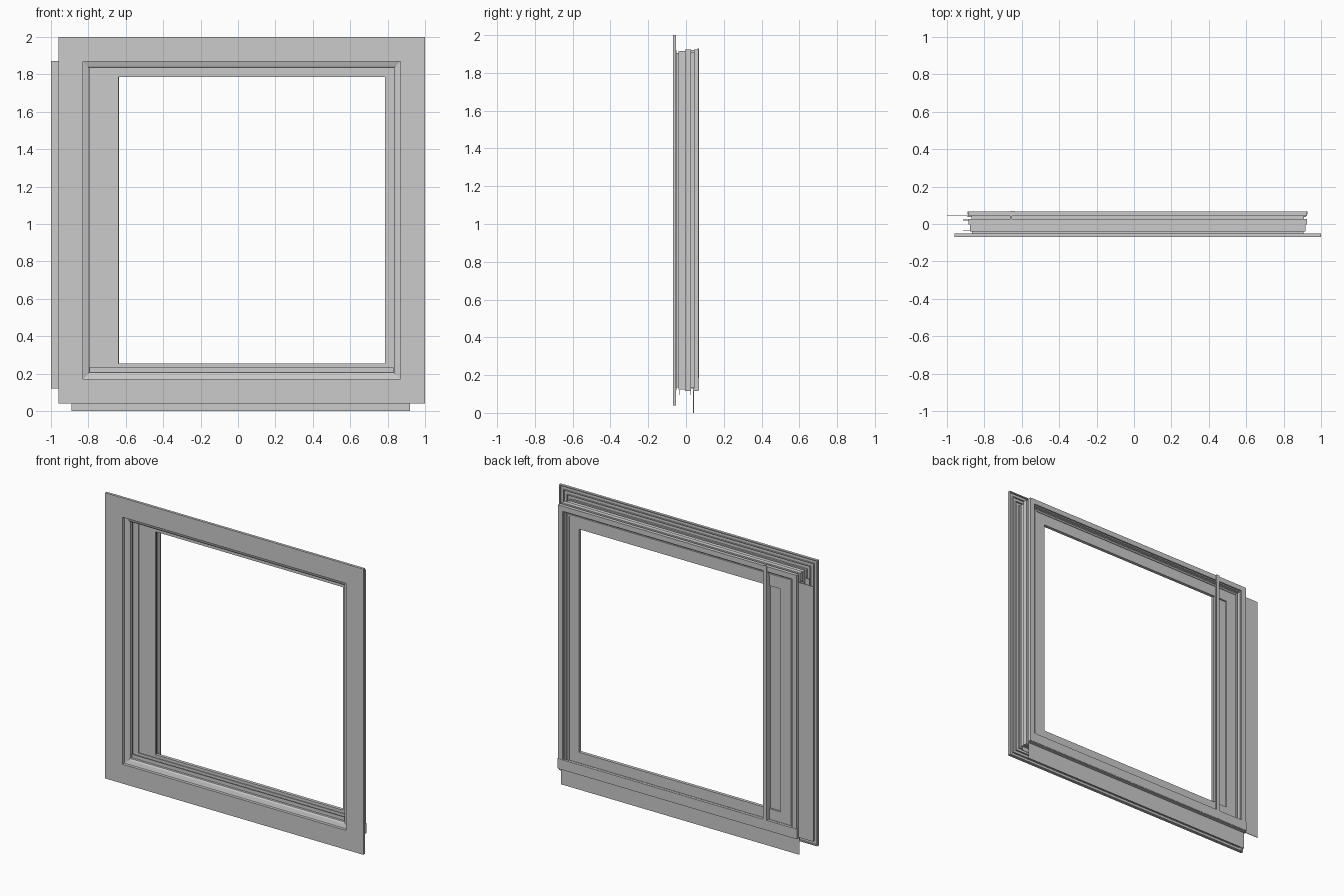
import bpy, bmesh

CX, CZ = 0.02, 1.02   # centre of the square window


def finish(name, bm):
    bmesh.ops.recalc_face_normals(bm, faces=bm.faces)
    me = bpy.data.meshes.new(name)
    bm.to_mesh(me)
    bm.free()
    ob = bpy.data.objects.new(name, me)
    bpy.context.collection.objects.link(ob)
    return ob


def ring(name, profile):
    """Mitred square frame; profile points are (half size, y)."""
    bm = bmesh.new()
    loops = [[bm.verts.new((CX + sx * h, y, CZ + sz * h)) for h, y in profile]
             for sx, sz in ((-1, -1), (1, -1), (1, 1), (-1, 1))]
    n = len(profile)
    for i in range(4):
        a, b = loops[i], loops[(i + 1) % 4]
        for j in range(n):
            k = (j + 1) % n
            bm.faces.new((a[j], a[k], b[k], b[j]))
    return finish(name, bm)


def box(name, x0, x1, y0, y1, z0, z1):
    bm = bmesh.new()
    bmesh.ops.create_cube(bm, size=1)
    for v in bm.verts:
        v.co = ((x0 + x1) / 2 + v.co.x * (x1 - x0),
                (y0 + y1) / 2 + v.co.y * (y1 - y0),
                (z0 + z1) / 2 + v.co.z * (z1 - z0))
    return finish(name, bm)


# Front casing: flat plate with an outer lip and ribs on its back
ring("front_casing", [
    (0.98, -0.07), (0.98, -0.052), (0.973, -0.052), (0.973, -0.062),
    (0.952, -0.062), (0.952, -0.054), (0.947, -0.054), (0.947, -0.062),
    (0.926, -0.062), (0.926, -0.054), (0.921, -0.054), (0.921, -0.062),
    (0.9, -0.062), (0.9, -0.05), (0.8475, -0.05), (0.8475, -0.07)])

# Main frame: grooved outer side, stepped inner side, raised rim at the back
ring("main_frame", [
    (0.885, -0.05), (0.885, -0.04), (0.897, -0.04), (0.897, -0.004),
    (0.905, -0.004), (0.905, 0.026), (0.888, 0.026), (0.888, 0.042),
    (0.905, 0.042), (0.905, 0.066), (0.87, 0.066), (0.87, 0.056),
    (0.862, 0.056), (0.862, 0.035), (0.825, 0.035), (0.825, -0.01),
    (0.8125, -0.01), (0.8125, -0.035), (0.822, -0.042), (0.8475, -0.05)])

# Inner sash with a small bead around the opening
ring("sash", [
    (0.85, 0.012), (0.85, 0.045), (0.838, 0.045), (0.838, 0.04),
    (0.765, 0.04), (0.765, 0.018), (0.785, 0.018), (0.785, 0.012)])

# Left side: closing panel and the upright interlock bar
box("side_panel", -0.80, -0.645, 0.018, 0.028, 0.20, 1.84)
box("interlock_web", -0.66, -0.652, 0.018, 0.068, 0.13, 1.92)
box("interlock_cap", -0.66, -0.635, 0.062, 0.07, 0.12, 1.93)
box("interlock_front_lip", -0.652, -0.638, 0.018, 0.03, 0.21, 1.835)
box("panel_stile", -0.66, -0.645, 0.028, 0.042, 0.26, 1.785)

# Sill at the bottom of the back and a track rail on its inner face
box("sill", -0.89, 0.928, 0.052, 0.068, 0.12, 0.185)
box("sill_track", -0.80, 0.83, -0.02, -0.014, 0.20, 0.232)

# Thin mounting fins at the left and the bottom, with clip legs
box("left_fin", -1.0, -0.885, 0.042, 0.046, 0.12, 1.87)
box("bottom_fin", -0.89, 0.92, 0.038, 0.042, 0.0, 0.13)
for i, y in enumerate((-0.035, 0.02)):
    box(f"left_clip_{i}", -0.915, -0.88, y, y + 0.004, 0.13, 1.87)
    box(f"bottom_clip_{i}", -0.88, 0.91, y, y + 0.004, 0.095, 0.13)
